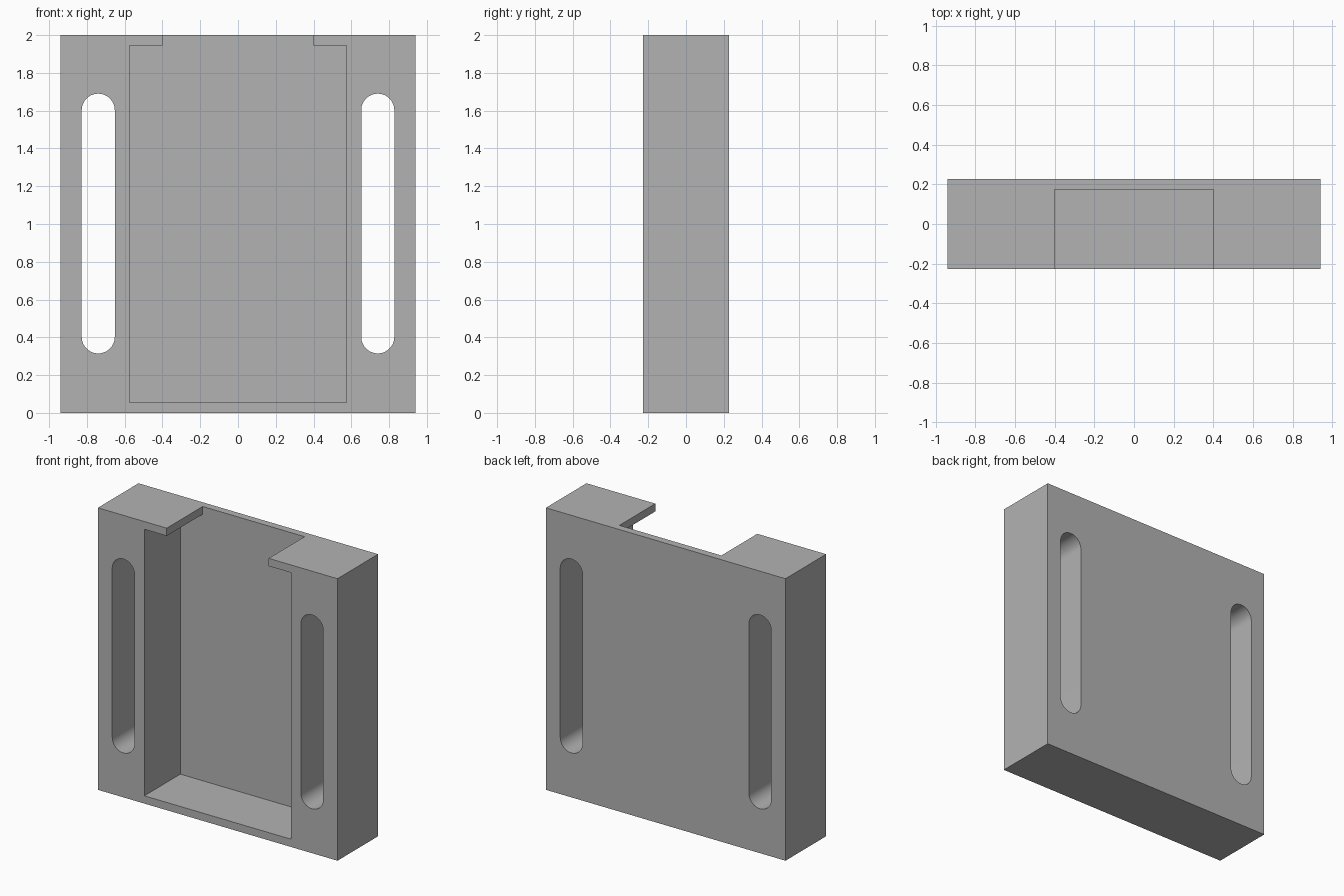
import bpy
import math

if "Cube" in bpy.data.objects:
    bpy.data.objects.remove(bpy.data.objects["Cube"])

W, D, H = 0.94, 0.2275, 2.0        # half width, half depth, height
POCKET_X, POCKET_Y = 0.575, 0.175  # pocket half width, back wall of the pocket
POCKET_Z0, POCKET_Z1 = 0.055, 1.945
NOTCH_X = 0.40                     # half width of the open top
SLOT_X, SLOT_R = 0.74, 0.0875      # slot centre and radius
SLOT_Z0, SLOT_Z1 = 0.4025, 1.6025  # centres of the rounded slot ends

grey = bpy.data.materials.new("plain grey")
grey.diffuse_color = (0.45, 0.45, 0.45, 1.0)
grey.use_nodes = True
grey.node_tree.nodes["Principled BSDF"].inputs["Base Color"].default_value = grey.diffuse_color


def prism(name, outline, y0, y1):
    """Extrude an outline in x, z (counter-clockwise from the front) from y0 to y1."""
    n = len(outline)
    verts = [(x, y, z) for y in (y0, y1) for x, z in outline]
    faces = [tuple(range(n)), tuple(range(2 * n - 1, n - 1, -1))]
    faces += [(i, i + n, (i + 1) % n + n, (i + 1) % n) for i in range(n)]
    mesh = bpy.data.meshes.new(name)
    mesh.from_pydata(verts, [], faces)
    mesh.materials.append(grey)
    obj = bpy.data.objects.new(name, mesh)
    bpy.context.collection.objects.link(obj)
    return obj


def slot_outline(cx, steps=24):
    top = [(cx + SLOT_R * math.cos(math.pi * i / steps),
            SLOT_Z1 + SLOT_R * math.sin(math.pi * i / steps)) for i in range(steps + 1)]
    return top + [(2 * cx - x, SLOT_Z0 + SLOT_Z1 - z) for x, z in top]


# Solid block
body = prism("holder_body", [(-W, 0), (W, 0), (W, H), (-W, H)], -D, D)

# Front pocket with a narrower opening through the top
pocket = [(-POCKET_X, POCKET_Z0), (POCKET_X, POCKET_Z0), (POCKET_X, POCKET_Z1),
          (NOTCH_X, POCKET_Z1), (NOTCH_X, H + 0.1), (-NOTCH_X, H + 0.1),
          (-NOTCH_X, POCKET_Z1), (-POCKET_X, POCKET_Z1)]
cutters = [prism("pocket_cutter", pocket, -D - 0.1, POCKET_Y)]

# Long rounded slots through both sides
for side, cx in (("left", -SLOT_X), ("right", SLOT_X)):
    cutters.append(prism(side + "_slot_cutter", slot_outline(cx), -D - 0.1, D + 0.1))

bpy.context.view_layer.objects.active = body
body.select_set(True)
for cutter in cutters:
    mod = body.modifiers.new(cutter.name, 'BOOLEAN')
    mod.operation = 'DIFFERENCE'
    mod.solver = 'EXACT'
    mod.object = cutter
    bpy.ops.object.modifier_apply(modifier=mod.name)
for cutter in cutters:
    bpy.data.objects.remove(cutter)

# Smooth slot ends, sharp edges elsewhere
bpy.ops.object.shade_smooth_by_angle(angle=math.radians(30))
